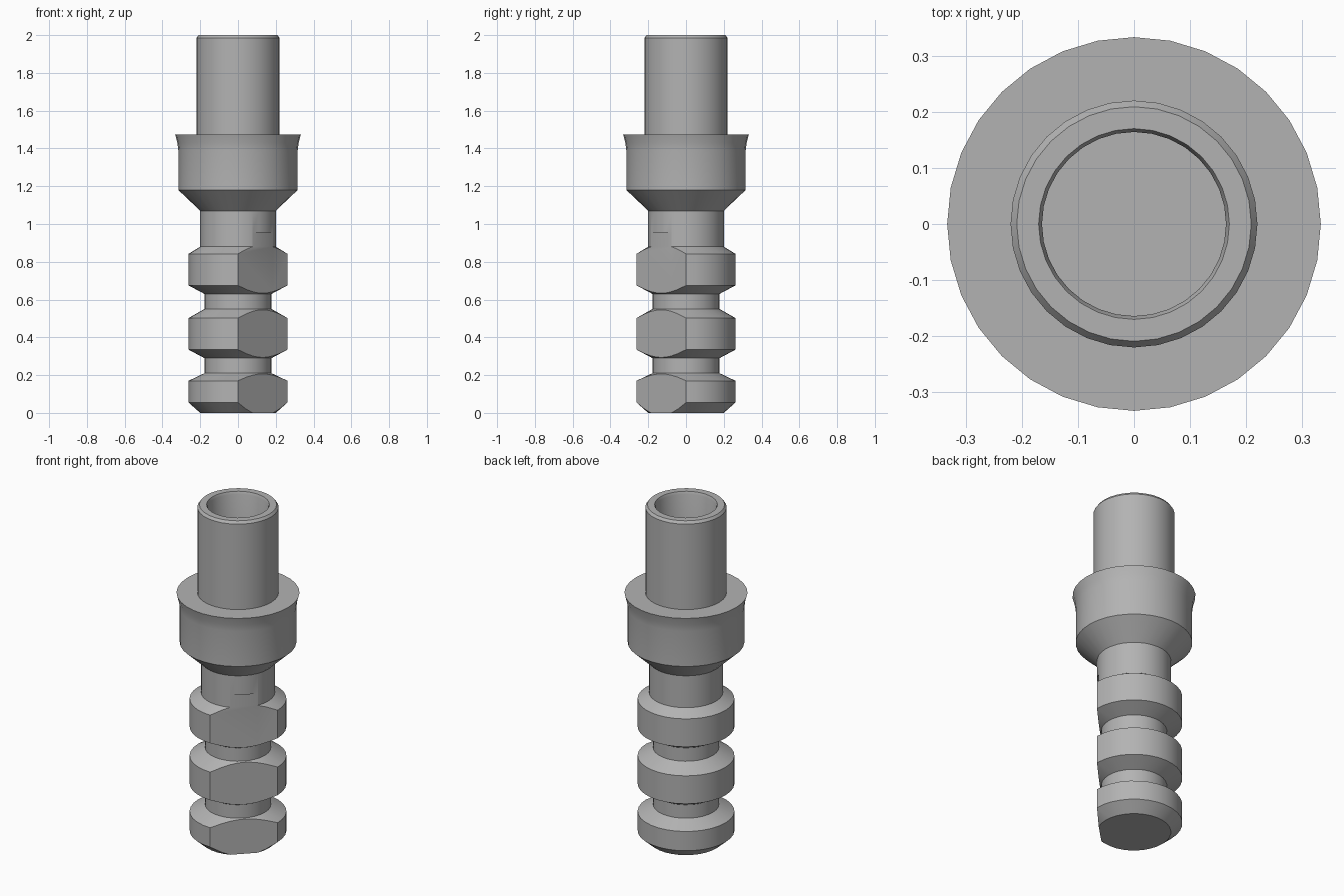
import bpy, bmesh, math
from mathutils import Matrix

cube = bpy.data.objects.get("Cube")
if cube:
    bpy.data.objects.remove(cube, do_unlink=True)

SIDES = 32

metal = bpy.data.materials.new("grey_metal")
metal.use_nodes = True
grey = (0.45, 0.45, 0.45, 1)
metal.diffuse_color = grey
metal.node_tree.nodes["Principled BSDF"].inputs["Base Color"].default_value = grey


def add_object(name, bm):
    bmesh.ops.recalc_face_normals(bm, faces=bm.faces[:])
    mesh = bpy.data.meshes.new(name)
    bm.to_mesh(mesh)
    bm.free()
    obj = bpy.data.objects.new(name, mesh)
    bpy.context.collection.objects.link(obj)
    mesh.materials.append(metal)
    return obj


def activate(obj):
    bpy.ops.object.select_all(action='DESELECT')
    obj.select_set(True)
    bpy.context.view_layer.objects.active = obj


def lathe(name, profile):
    """Turn (radius, height) points around z; radius 0 closes an end."""
    bm = bmesh.new()
    verts = [bm.verts.new((r, 0, z)) for r, z in profile]
    edges = [bm.edges.new(pair) for pair in zip(verts, verts[1:])]
    bmesh.ops.spin(bm, geom=verts + edges, cent=(0, 0, 0), axis=(0, 0, 1),
                   angle=math.tau, steps=SIDES, use_merge=True)
    bmesh.ops.remove_doubles(bm, verts=bm.verts[:], dist=1e-5)
    return add_object(name, bm)


# Grooved shank: three chamfered rings on a narrow core, then the neck
CORE, RING, NECK = 0.178, 0.262, 0.2
profile = [(0, 0), (NECK, 0), (RING, 0.055), (RING, 0.17), (CORE, 0.21)]
for low in (0.29, 0.63):
    profile += [(CORE, low), (RING, low + 0.045), (RING, low + 0.212)]
    if low < 0.5:
        profile.append((CORE, 0.55))
profile += [(NECK, 0.88), (NECK, 1.07), (0, 1.07)]
shank = lathe("grooved_shank", profile)

# Flat milled along one diagonal side of the shank
FLAT, TOP = 0.185, 0.955
bm = bmesh.new()
turn = Matrix.Rotation(-math.pi / 4, 4, 'Z')
place = Matrix.Translation((FLAT + 0.25, 0, TOP - 0.75))
bmesh.ops.create_cube(bm, size=1, matrix=turn @ place @ Matrix.Diagonal((0.5, 1, 1.5, 1)))
cutter = add_object("flat_cutter", bm)
cutter.hide_render = True
cut = shank.modifiers.new("milled_flat", 'BOOLEAN')
cut.operation = 'DIFFERENCE'
cut.solver = 'EXACT'
cut.object = cutter
activate(shank)
bpy.ops.object.modifier_apply(modifier=cut.name)
bpy.data.objects.remove(cutter, do_unlink=True)

# Wide collar with a tapered underside and a flared lip
collar = lathe("flared_collar", [
    (NECK, 1.07), (0.316, 1.18), (0.316, 1.39), (0.321, 1.43),
    (0.333, 1.475), (0.22, 1.475)])

# Hollow post with a chamfered rim and a blind bore
post = lathe("hollow_post", [
    (0.22, 1.475), (0.22, 1.985), (0.209, 2), (0.17, 2),
    (0.164, 1.985), (0.164, 1.4), (0, 1.4)])

for part in (shank, collar, post):
    activate(part)
    bpy.ops.object.shade_smooth_by_angle(angle=math.radians(25))
